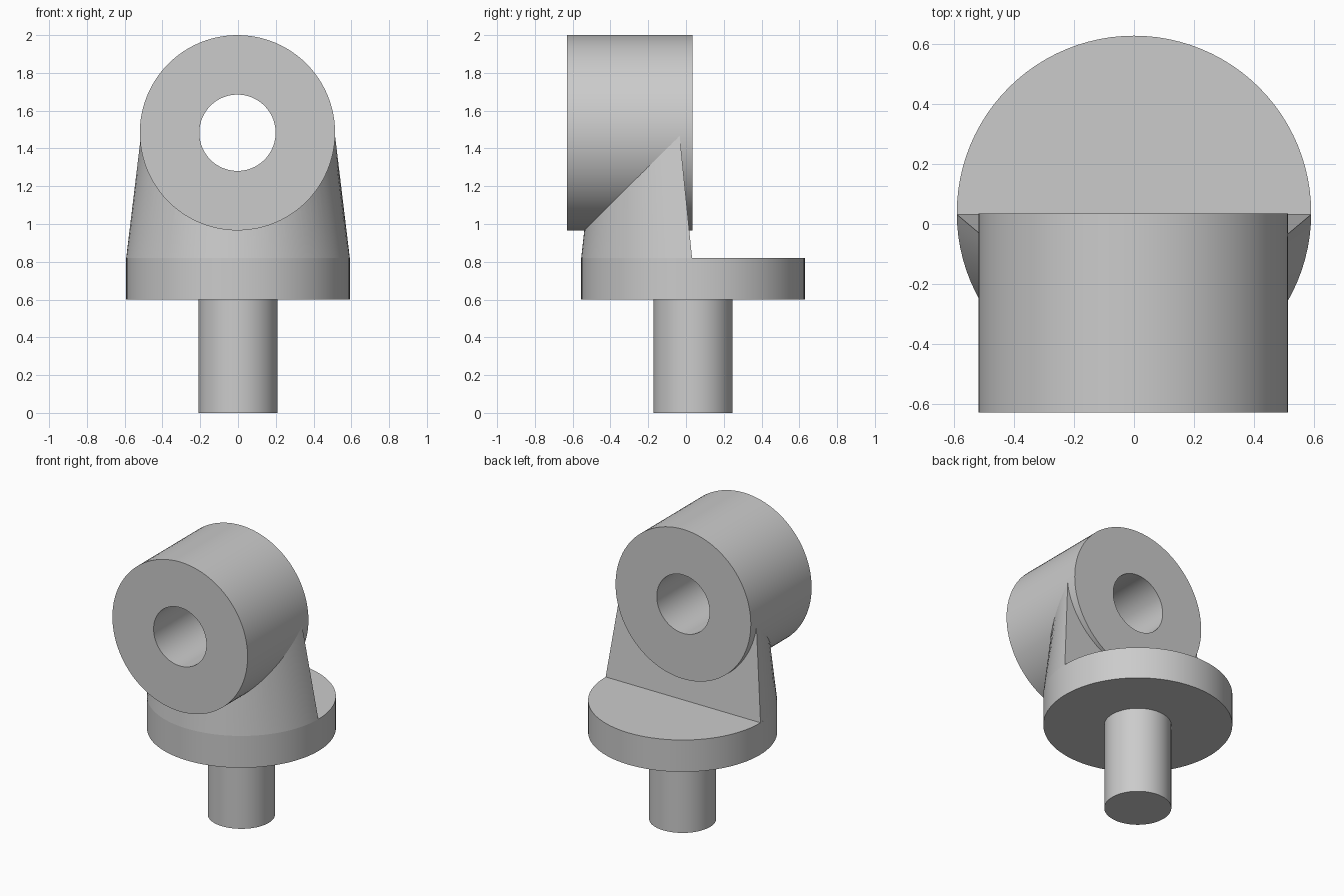
import bpy, bmesh
from math import asin, cos, sin, pi
from mathutils import Matrix

SEGMENTS = 96
AXIS_Y = 0.037        # common axis of the flange and pin
FLANGE_R, FLANGE_TOP = 0.592, 0.82
EYE_X, EYE_Z, EYE_R = -0.003, 1.483, 0.517
EYE_FRONT, EYE_BACK = -0.629, 0.035

cube = bpy.data.objects.get("Cube")
if cube:
    bpy.data.objects.remove(cube, do_unlink=True)

steel = bpy.data.materials.new("plain grey")
steel.use_nodes = True
grey = (0.6, 0.6, 0.6, 1)
steel.diffuse_color = grey
steel.node_tree.nodes["Principled BSDF"].inputs["Base Color"].default_value = grey


def finish(name, bm):
    """Turn a bmesh into a grey object with smooth sides and sharp rims."""
    bmesh.ops.recalc_face_normals(bm, faces=bm.faces)
    mesh = bpy.data.meshes.new(name)
    bm.to_mesh(mesh)
    bm.free()
    mesh.materials.append(steel)
    obj = bpy.data.objects.new(name, mesh)
    bpy.context.collection.objects.link(obj)
    return obj


def smooth(obj):
    bpy.ops.object.select_all(action='DESELECT')
    obj.select_set(True)
    bpy.context.view_layer.objects.active = obj
    bpy.ops.object.shade_smooth_by_angle(angle=pi / 6)


def lathe(name, profile, matrix):
    """Spin a closed (radius, height) profile around z, then place it."""
    bm = bmesh.new()
    verts = [bm.verts.new((r, 0, h)) for r, h in profile]
    edges = [bm.edges.new((v, verts[i - 1])) for i, v in enumerate(verts)]
    bmesh.ops.spin(bm, geom=verts + edges, cent=(0, 0, 0), axis=(0, 0, 1),
                   angle=2 * pi, steps=SEGMENTS, use_merge=True)
    bmesh.ops.remove_doubles(bm, verts=bm.verts, dist=1e-4)
    bm.transform(matrix)
    return finish(name, bm)


def disc(name, radius, low, high):
    """Solid upright cylinder on the common axis."""
    bm = bmesh.new()
    bmesh.ops.create_cone(bm, cap_ends=True, segments=SEGMENTS, radius1=radius,
                          radius2=radius, depth=high - low,
                          matrix=Matrix.Translation((0, AXIS_Y, (low + high) / 2)))
    return finish(name, bm)


def half_ring(bm, radius, back, z):
    """Circle section cut off flat at y = back, open towards the front."""
    start = asin((back - AXIS_Y) / radius)
    sweep = pi + 2 * start
    steps = SEGMENTS // 2
    ring = []
    for i in range(steps + 1):
        a = start - sweep * i / steps
        ring.append(bm.verts.new((radius * cos(a), AXIS_Y + radius * sin(a), z)))
    return ring


# Pin and round flange
smooth(disc("pin", 0.21, 0, 0.6))
smooth(disc("flange", FLANGE_R, 0.6, FLANGE_TOP))

# Eye barrel with its through bore, lying along y
along_y = Matrix.Translation((EYE_X, 0, EYE_Z)) @ Matrix.Rotation(pi / 2, 4, 'X')
smooth(lathe("eye_barrel", [(0.202, -EYE_BACK), (EYE_R, -EYE_BACK),
                            (EYE_R, -EYE_FRONT), (0.202, -EYE_FRONT)], along_y))

# Tapered neck, flat at the back, rising from the flange to the eye axis
bm = bmesh.new()
lower = half_ring(bm, FLANGE_R, 0.032, FLANGE_TOP)
upper = half_ring(bm, EYE_R, -0.035, EYE_Z)
for i in range(len(lower)):
    bm.faces.new((lower[i - 1], lower[i], upper[i], upper[i - 1]))
bm.faces.new(lower)
bm.faces.new(upper)
neck = finish("neck", bm)

# Hollow the neck inside the barrel so that the bore stays open
bm = bmesh.new()
bmesh.ops.create_cone(bm, cap_ends=True, segments=SEGMENTS, radius1=0.42,
                      radius2=0.42, depth=2, matrix=along_y)
cutter = finish("neck_cutter", bm)
cutter.hide_render = True
cut = neck.modifiers.new("clearance", 'BOOLEAN')
cut.operation = 'DIFFERENCE'
cut.solver = 'EXACT'
cut.object = cutter
bpy.context.view_layer.objects.active = neck
bpy.ops.object.modifier_apply(modifier=cut.name)
bpy.data.objects.remove(cutter, do_unlink=True)
smooth(neck)
